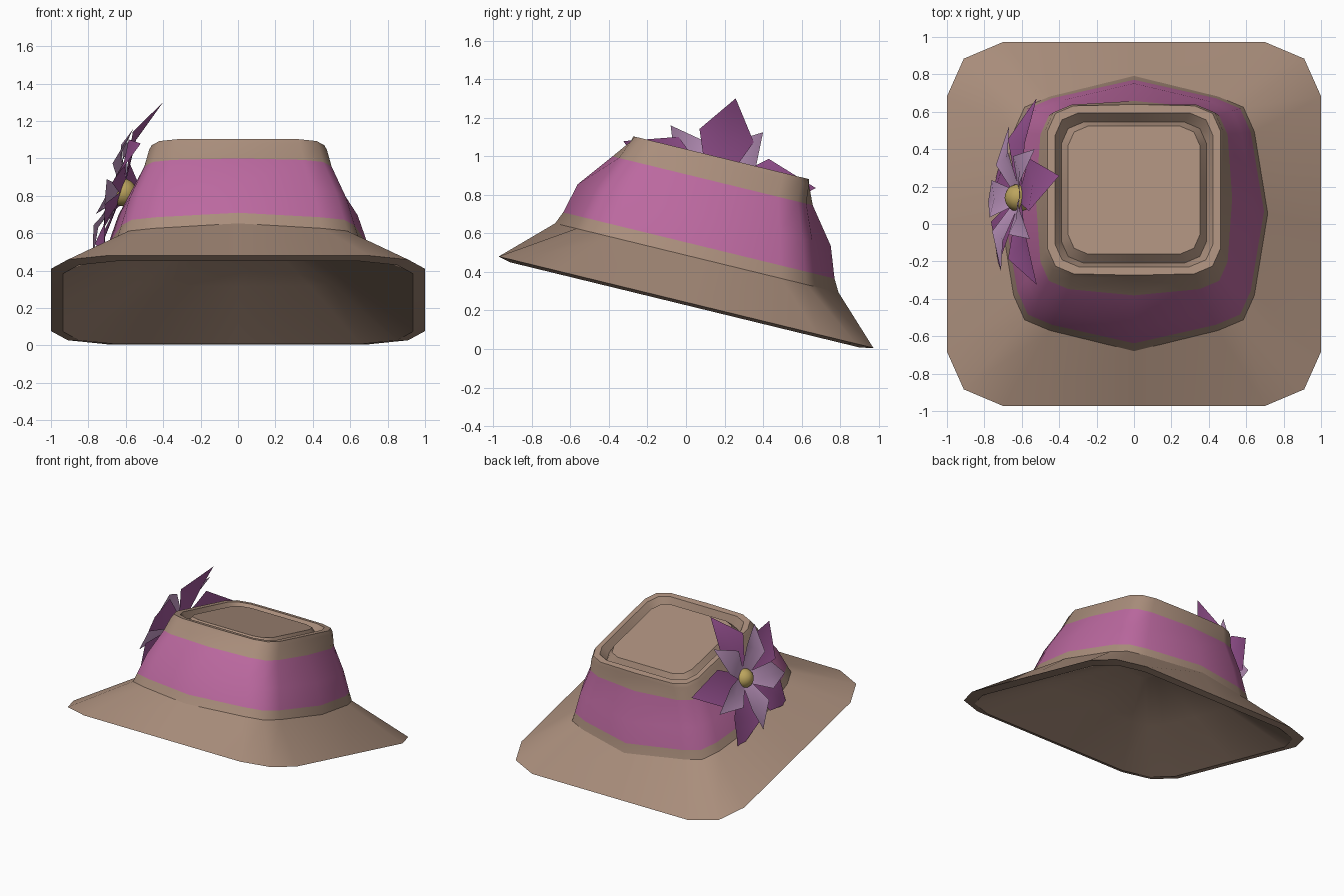
import bpy, bmesh
from math import radians, sin, cos
from mathutils import Matrix, Vector

cube = bpy.data.objects.get("Cube")
if cube:
    bpy.data.objects.remove(cube)


def material(name, rgb):
    m = bpy.data.materials.new(name)
    m.use_nodes = True
    m.diffuse_color = (*rgb, 1)
    m.node_tree.nodes["Principled BSDF"].inputs["Base Color"].default_value = (*rgb, 1)
    return m


TAN = material("tan felt", (0.40, 0.27, 0.20))
PINK = material("pink ribbon", (0.50, 0.14, 0.35))
PURPLE = material("deep purple petal", (0.37, 0.10, 0.34))
LILAC = material("lilac petal", (0.57, 0.335, 0.58))
YELLOW = material("yellow centre", (0.50, 0.37, 0.11))

# The whole hat leans back about the x axis
HAT = Matrix.Translation((0, 0, 0.243)) @ Matrix.Rotation(radians(-13.7), 4, 'X')
# The flower lies against the sloping right side: local x along the hat, y up the slope, z outward
up, out = Vector((0.322, 0, 0.947)), Vector((-0.947, 0, 0.322))
side = up.cross(out)
FLOWER = HAT @ Matrix.Translation((-0.64, 0, 0.6)) @ Matrix((side, up, out)).transposed().to_4x4()


def finish(bm, name, mats, matrix, angle):
    mesh = bpy.data.meshes.new(name)
    bm.to_mesh(mesh)
    bm.free()
    for m in mats:
        mesh.materials.append(m)
    ob = bpy.data.objects.new(name, mesh)
    bpy.context.collection.objects.link(ob)
    ob.matrix_world = matrix
    bpy.ops.object.select_all(action='DESELECT')
    ob.select_set(True)
    bpy.context.view_layer.objects.active = ob
    bpy.ops.object.shade_smooth_by_angle(angle=radians(angle))


def ring(bm, h, c, mx=None, my=None, shift=0):
    """Square with rounded corners at (c, c); the side middles may bulge to mx and my."""
    e, p = c * 1.1, c * 0.77
    q = [(mx or e, 0), (e, p), (c, c), (p, e), (0, my or e)]
    r = q[::-1]
    pts = (q[:-1] + [(-x, y) for x, y in r][:-1]
           + [(-x, -y) for x, y in q][:-1] + [(x, -y) for x, y in r][:-1])
    return [bm.verts.new((x, y + shift, h)) for x, y in pts]


def loft(bm, a, b, mat=0):
    n = len(a)
    for i in range(n):
        j = (i + 1) % n
        bm.faces.new((a[i], a[j], b[j], b[i])).material_index = mat


# Hat: hollow underside, brim, crown with ribbon, rim, groove and flat top, as one lofted shell
bm = bmesh.new()
sections = [
    (0.410, 0.150),                        # top of the hollow
    (0.210, 0.500),
    (-0.015, 0.850),                       # underside of brim edge
    (0.0, 0.910),                          # brim edge
    (0.237, 0.585, 0.715, 0.757),          # foot of crown
    (0.302, 0.567, 0.695, 0.725, -0.005),  # ribbon lower edge
    (0.462, 0.525, 0.640, 0.676, -0.015),
    (0.645, 0.455, 0.525, 0.535, -0.015),  # ribbon upper edge
    (0.745, 0.432),
    (0.772, 0.420, 0.462, 0.470),          # rim
    (0.772, 0.385),
    (0.710, 0.352),                        # groove
    (0.765, 0.320),                        # flat top
]
rings = [ring(bm, *s) for s in sections]
for i in range(len(rings) - 1):
    loft(bm, rings[i], rings[i + 1], 1 if sections[i][0] in (0.302, 0.462) else 0)
bm.faces.new(rings[0])
bm.faces.new(rings[-1])
bmesh.ops.recalc_face_normals(bm, faces=bm.faces)
# Keep crisp creases under the brim edge and at the foot of the crown
for crease in (set(rings[2]), set(rings[4])):
    for edge in bm.edges:
        if crease.issuperset(edge.verts):
            edge.smooth = False
finish(bm, "hat", [TAN, PINK], HAT, 50)


# Petals: cupped, folded, pointed blades around the flower centre
def petals(name, mat, start, length, half, widest, depths, fold):
    bm = bmesh.new()
    for k in range(5):
        a = radians(start + 72 * k)
        d, s = Vector((cos(a), sin(a), 0)), Vector((-sin(a), cos(a), 0))
        z = Vector((0, 0, 1))

        def point(along, across, height):
            return bm.verts.new(d * along + s * across + z * height)

        root_l = point(0.05, 0.045, depths[0])
        root_r = point(0.05, -0.045, depths[0])
        left = point(widest, half, depths[1])
        right = point(widest, -half, depths[1])
        mid = point(widest, 0, depths[1] - fold)
        tip = point(length, 0, depths[2])
        for f in ((root_r, right, mid), (root_r, mid, root_l), (root_l, mid, left),
                  (right, tip, mid), (mid, tip, left)):
            bm.faces.new(f)
    finish(bm, name, [mat], FLOWER, 40)


petals("outer_petals", PURPLE, 90, 0.54, 0.145, 0.30, (-0.02, 0.02, -0.07), 0.02)
petals("inner_petals", LILAC, 116, 0.41, 0.1, 0.22, (-0.01, 0.06, 0.01), 0.02)

# Flower centre
bm = bmesh.new()
bmesh.ops.create_uvsphere(bm, u_segments=16, v_segments=10, radius=0.075)
finish(bm, "flower_centre", [YELLOW], FLOWER @ Matrix.Translation((0, 0, -0.025)), 60)
